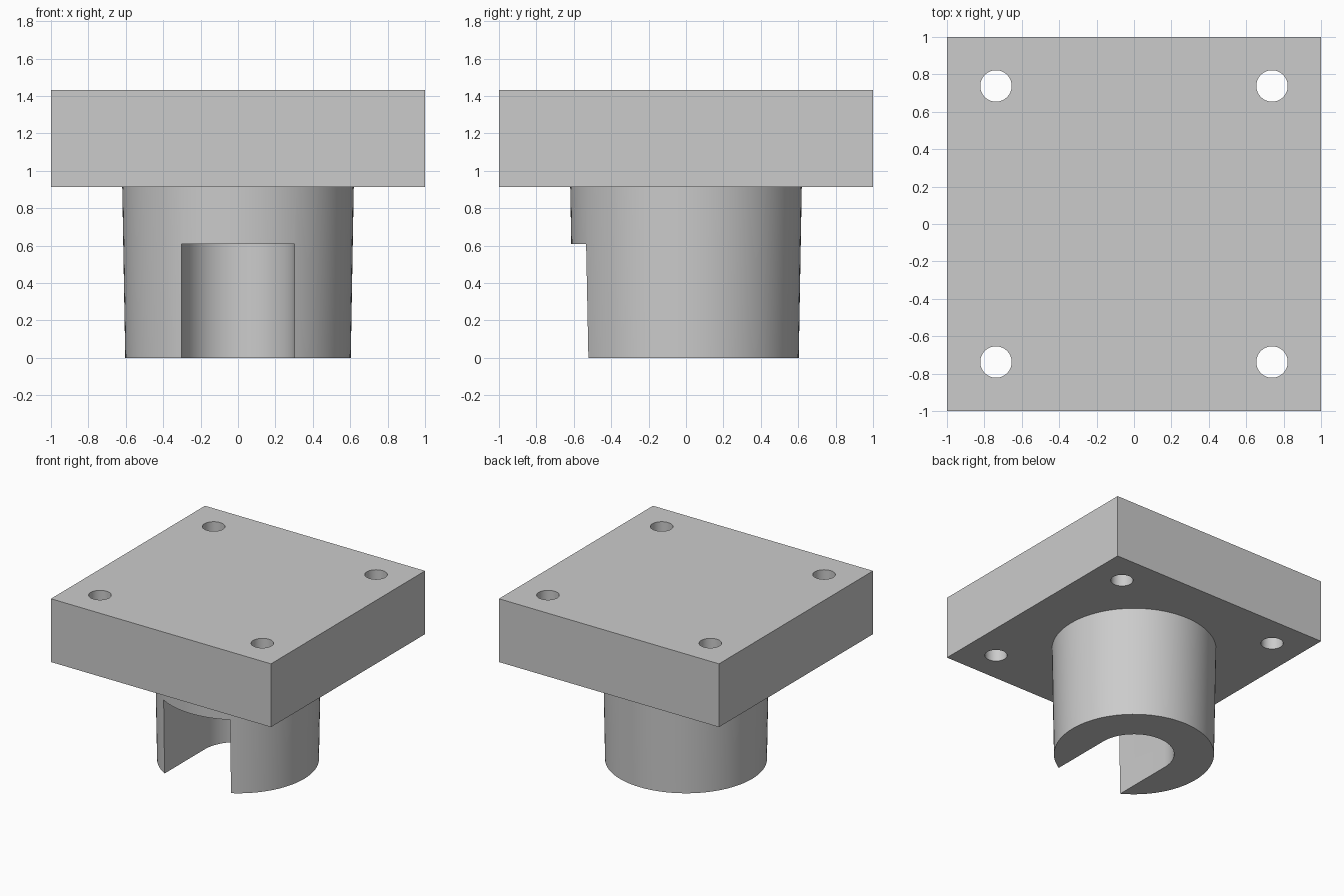
import bpy
import math

cube = bpy.data.objects.get("Cube")
if cube:
    bpy.data.objects.remove(cube, do_unlink=True)

PLATE_BOTTOM, PLATE_TOP = 0.912, 1.432
HOLE_POS, HOLE_R = 0.738, 0.084
SLOT_R, SLOT_TOP = 0.302, 0.608

grey = bpy.data.materials.new("plain_grey")
grey.use_nodes = True
colour = (0.6, 0.6, 0.6, 1)
grey.diffuse_color = colour
grey.node_tree.nodes["Principled BSDF"].inputs["Base Color"].default_value = colour


def box(name, x, y, z):
    """Box from (min, max) ranges."""
    ranges = (x, y, z)
    bpy.ops.mesh.primitive_cube_add(size=1, location=[sum(r) / 2 for r in ranges])
    ob = bpy.context.object
    ob.name = name
    ob.scale = [r[1] - r[0] for r in ranges]
    bpy.ops.object.transform_apply(location=True, rotation=False, scale=True)
    return ob


def column(name, r_low, r_high, z, x=0, y=0, sides=64):
    bpy.ops.mesh.primitive_cone_add(vertices=sides, radius1=r_low, radius2=r_high,
                                    depth=z[1] - z[0], location=(x, y, sum(z) / 2))
    ob = bpy.context.object
    ob.name = name
    bpy.ops.object.transform_apply(location=True, rotation=False, scale=True)
    return ob


def activate(ob):
    bpy.ops.object.select_all(action='DESELECT')
    ob.select_set(True)
    bpy.context.view_layer.objects.active = ob


def cut(ob, cutter):
    """Subtract a cutter, bake the result and discard the cutter."""
    cutter.hide_render = True
    mod = ob.modifiers.new("cut", 'BOOLEAN')
    mod.operation = 'DIFFERENCE'
    mod.solver = 'EXACT'
    mod.object = cutter
    activate(ob)
    bpy.ops.object.modifier_apply(modifier=mod.name)
    bpy.data.objects.remove(cutter, do_unlink=True)


def finish(ob):
    ob.data.materials.clear()
    ob.data.materials.append(grey)
    activate(ob)
    bpy.ops.object.shade_smooth_by_angle(angle=math.radians(30))


# Square plate with a through hole near each corner
plate = box("mounting_plate", (-1, 1), (-1, 1), (PLATE_BOTTOM, PLATE_TOP))
for sx in (-1, 1):
    for sy in (-1, 1):
        cut(plate, column("hole_cutter", HOLE_R, HOLE_R, (PLATE_BOTTOM - 0.1, PLATE_TOP + 0.1),
                          sx * HOLE_POS, sy * HOLE_POS))
finish(plate)

# Slightly tapered boss, with a round-ended slot open to the front and below
boss = column("tapered_boss", 0.603, 0.619, (0, PLATE_BOTTOM), sides=96)
cut(boss, column("bore_cutter", SLOT_R, SLOT_R, (-0.2, SLOT_TOP)))
cut(boss, box("slot_cutter", (-SLOT_R, SLOT_R), (-1, 0), (-0.2, SLOT_TOP)))
finish(boss)
